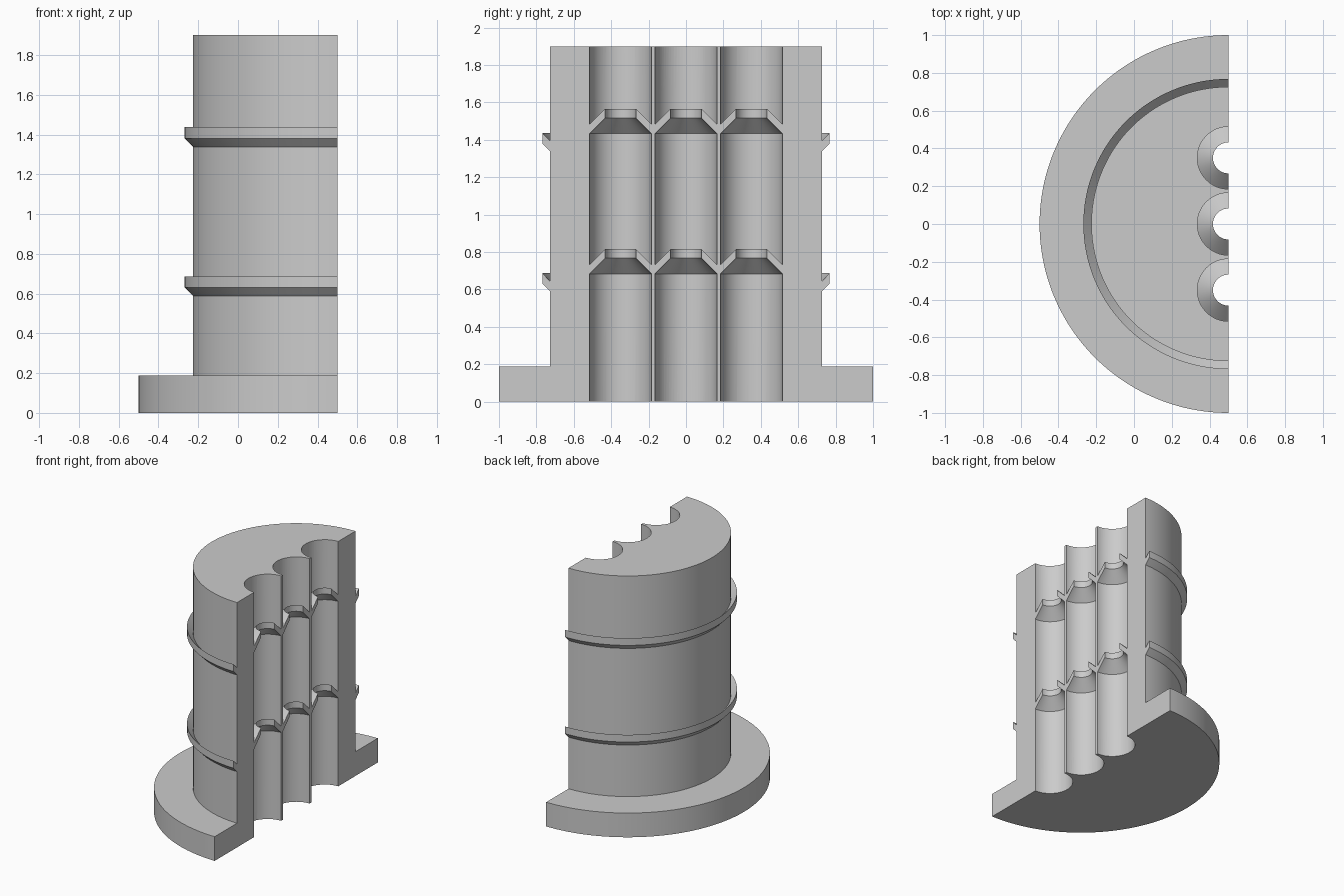
import bpy, bmesh
from math import pi, radians
from mathutils import Matrix

if "Cube" in bpy.data.objects:
    bpy.data.objects.remove(bpy.data.objects["Cube"])

CUT_X = 0.5            # plane of the section face, holding every axis
HEIGHT = 1.9
BODY_R, RIB_R, FLANGE_R = 0.726, 0.768, 1.0
HOLE_R, NECK_R = 0.165, 0.082
PITCH = 0.75           # spacing of the two levels of ribs and necks

grey = bpy.data.materials.new("plain grey")
grey.use_nodes = True
colour = (0.6, 0.6, 0.6, 1)
grey.diffuse_color = colour
grey.node_tree.nodes["Principled BSDF"].inputs["Base Color"].default_value = colour


def revolve(name, profile, y, angle, steps):
    """Spin (radius, z) points round a vertical axis on the section plane."""
    bm = bmesh.new()
    verts = [bm.verts.new((CUT_X, y - r, z)) for r, z in profile]
    edges = [bm.edges.new(pair) for pair in zip(verts, verts[1:])]
    bmesh.ops.spin(bm, geom=verts + edges, cent=(CUT_X, y, 0), axis=(0, 0, 1),
                   angle=angle, steps=steps)
    bmesh.ops.remove_doubles(bm, verts=bm.verts, dist=1e-4)
    rim = [e for e in bm.edges if e.is_boundary]
    if rim:
        bmesh.ops.contextual_create(bm, geom=rim)
    bmesh.ops.recalc_face_normals(bm, faces=bm.faces)
    mesh = bpy.data.meshes.new(name)
    bm.to_mesh(mesh)
    bm.free()
    mesh.materials.append(grey)
    obj = bpy.data.objects.new(name, mesh)
    bpy.context.collection.objects.link(obj)
    return obj


# Half barrel with its flange and two upturned ribs
outline = [(0, 0), (FLANGE_R, 0), (FLANGE_R, 0.188), (BODY_R, 0.188)]
for level in (0, PITCH):
    outline += [(BODY_R, 0.588 + level), (RIB_R, 0.631 + level),
                (RIB_R, 0.687 + level), (BODY_R, 0.643 + level)]
outline += [(BODY_R, HEIGHT), (0, HEIGHT)]
barrel = revolve("half_barrel", outline, 0, -pi, 96)

# Three bores, each pinched to a funnel-shaped neck at two levels
bore = [(0, -0.1), (HOLE_R, -0.1)]
for level in (0, PITCH):
    bore += [(HOLE_R, 0.684 + level), (NECK_R, 0.767 + level),
             (NECK_R, 0.816 + level), (HOLE_R, 0.734 + level)]
bore += [(HOLE_R, HEIGHT + 0.1), (0, HEIGHT + 0.1)]

bpy.context.view_layer.objects.active = barrel
for y in (-0.35, 0, 0.35):
    cutter = revolve("bore_cutter", bore, y, 2 * pi, 64)
    cutter.hide_render = True
    cut = barrel.modifiers.new("bore", 'BOOLEAN')
    cut.operation = 'DIFFERENCE'
    cut.solver = 'EXACT'
    cut.object = cutter
    bpy.ops.object.modifier_apply(modifier=cut.name)
    bpy.data.objects.remove(cutter)

# Smooth walls with crisp edges
bpy.ops.object.select_all(action='DESELECT')
barrel.select_set(True)
bpy.ops.object.shade_smooth_by_angle(angle=radians(30))
